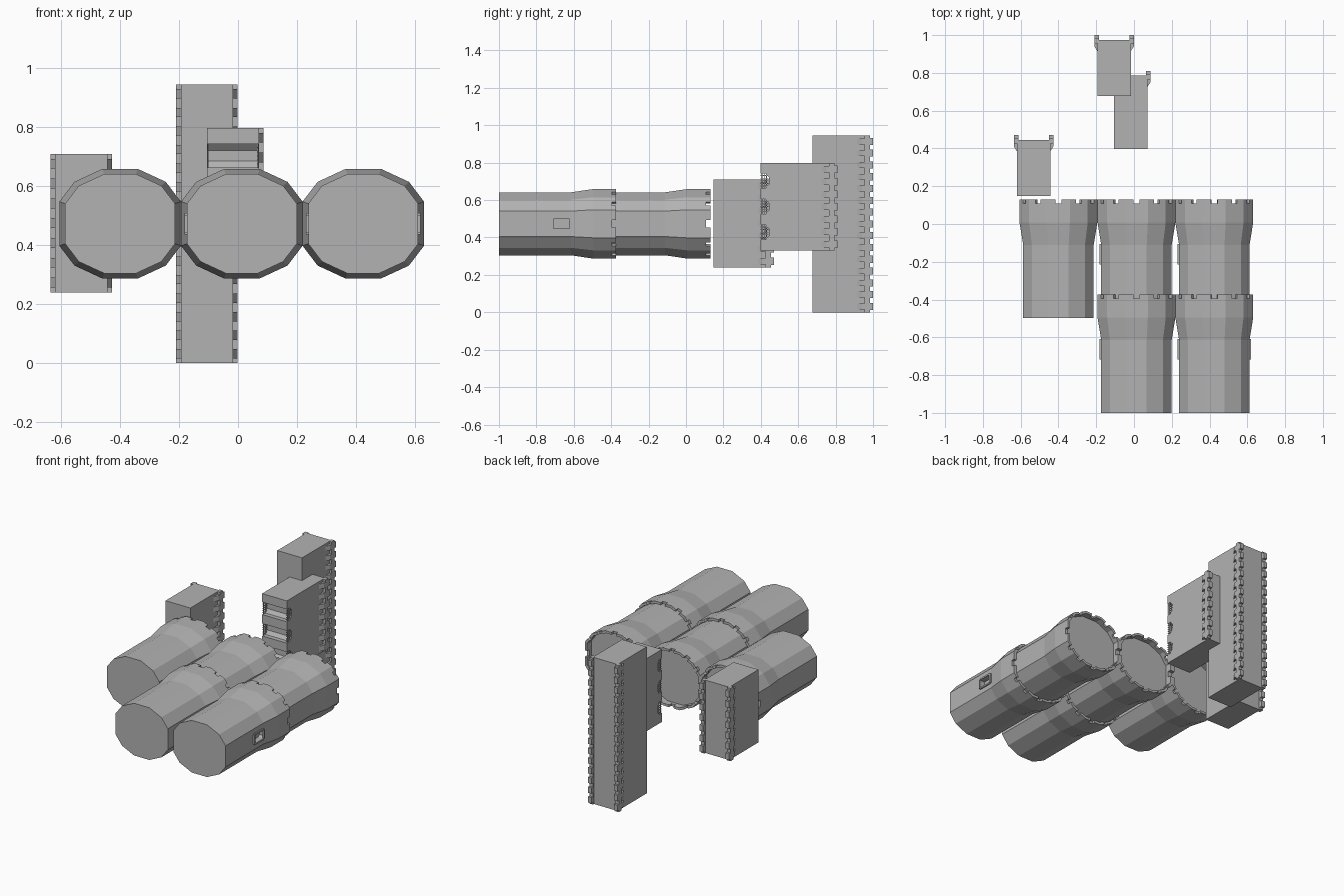
import bpy, bmesh

cube = bpy.data.objects.get("Cube")
if cube:
    bpy.data.objects.remove(cube, do_unlink=True)

stone = bpy.data.materials.new("grey_stone")
stone.use_nodes = True
GREY = (0.45, 0.45, 0.45, 1)
stone.diffuse_color = GREY
stone.node_tree.nodes["Principled BSDF"].inputs["Base Color"].default_value = GREY


def finish(bm, name, loc=(0, 0, 0)):
    bmesh.ops.recalc_face_normals(bm, faces=bm.faces)
    mesh = bpy.data.meshes.new(name)
    bm.to_mesh(mesh)
    bm.free()
    mesh.materials.append(stone)
    ob = bpy.data.objects.new(name, mesh)
    ob.location = loc
    bpy.context.collection.objects.link(ob)
    return ob


def prism(bm, pts, lo, hi, axis):
    """Extrude a 2D outline: (x, y) along z, or (y, z) along x."""
    place = (lambda p, d: (p[0], p[1], d)) if axis == "z" else (lambda p, d: (d, p[0], p[1]))
    a, b = ([bm.verts.new(place(p, d)) for p in pts] for d in (lo, hi))
    bm.faces.new(a)
    bm.faces.new(b[::-1])
    for i in range(len(pts)):
        j = (i + 1) % len(pts)
        bm.faces.new((a[i], a[j], b[j], b[i]))


def box(bm, x, y, z):
    prism(bm, [(x[0], y[0]), (x[1], y[0]), (x[1], y[1]), (x[0], y[1])], z[0], z[1], "z")


# Towers: twelve-sided, lying along y
quarter = [(0.206, 0.075), (0.155, 0.142), (0.06, 0.186)]
outline = (quarter + [(-x, z) for x, z in quarter[::-1]]
           + [(-x, -z) for x, z in quarter] + [(x, -z) for x, z in quarter[::-1]])
BODY, INNER = 0.905, 0.92
RIM, TOP = 0.605, 0.627


def ring(bm, y, s):
    return [bm.verts.new((x * s, y, z * s)) for x, z in outline]


def window_outline(h):
    # slot with a chamfered head
    return [(0.29, -h), (0.375, -h), (0.39, -h * 0.6), (0.39, h * 0.6), (0.375, h), (0.29, h)]


def tower(name, loc, window_sides):
    bm = bmesh.new()
    rings = [ring(bm, y, s) for y, s in ((0, BODY), (0.385, BODY), (0.505, 1),
                                         (RIM, 1), (RIM, INNER), (0.585, INNER))]
    for a, b in zip(rings, rings[1:]):
        for i in range(12):
            j = (i + 1) % 12
            bm.faces.new((a[i], a[j], b[j], b[i]))
    bm.faces.new(rings[0])
    bm.faces.new(rings[-1])
    ob = finish(bm, name, loc)

    # merlons wrap each corner, leaving a gap mid-edge
    bm = bmesh.new()
    for i in range(12):
        p, q = outline[i], outline[(i + 1) % 12]
        for t0, t1 in ((0, 0.36), (0.64, 1)):
            ends = [(p[0] + (q[0] - p[0]) * t, p[1] + (q[1] - p[1]) * t) for t in (t0, t1)]
            foot = ends + [(x * INNER, z * INNER) for x, z in ends[::-1]]
            lo, hi = ([bm.verts.new((x, y, z)) for x, z in foot] for y in (RIM, TOP))
            bm.faces.new(lo)
            bm.faces.new(hi)
            for k in range(4):
                m = (k + 1) % 4
                bm.faces.new((lo[k], lo[m], hi[m], hi[k]))
    finish(bm, name + "_merlons", loc)

    for side in window_sides:
        face = side * outline[0][0] * BODY
        # recess cut into the wall
        bm = bmesh.new()
        prism(bm, window_outline(0.026), face - side * 0.03, face + side * 0.03, "x")
        cutter = finish(bm, name + "_window_cutter", loc)
        cutter.hide_render = True
        cutter.hide_set(True)
        cut = ob.modifiers.new("window", "BOOLEAN")
        cut.operation = "DIFFERENCE"
        cut.solver = "EXACT"
        cut.object = cutter
        # raised frame
        bm = bmesh.new()
        for z in ((-0.036, -0.026), (0.026, 0.036)):
            box(bm, sorted((face, face + side * 0.008)), (0.29, 0.38), z)
        for y in ((0.282, 0.292), (0.378, 0.39)):
            box(bm, sorted((face, face + side * 0.008)), y, (-0.03, 0.03))
        finish(bm, name + "_window_frame", loc)


Z = 0.473
tower("left_front_tower", (0.425, -1, Z), (-1, 1))
tower("left_rear_tower", (0.425, -0.497, Z), (-1,))
tower("middle_front_tower", (0.013, -1, Z), (-1,))
tower("middle_rear_tower", (0.013, -0.497, Z), (-1,))
tower("right_tower", (-0.4, -0.497, Z), ())


# Battlement along one wall edge: ledge, parapet, brackets and merlons
def battlement(name, edge, side, top, z0, z1, count):
    bm = bmesh.new()
    out = edge + side * 0.016
    inn = edge - side * 0.008
    prism(bm, [(inn, top - 0.02), (out, top - 0.02), (out, top + 0.01), (inn, top + 0.01)], z0, z1, "z")
    pitch = (z1 - z0) / count
    for i in range(count):
        z = z0 + i * pitch
        prism(bm, [(inn, top - 0.06), (edge, top - 0.06), (out, top - 0.035),
                   (out, top - 0.02), (inn, top - 0.02)], z + pitch * 0.25, z + pitch * 0.75, "z")
        box(bm, sorted((inn, out)), (top + 0.01, top + 0.025), (z + pitch * 0.2, z + pitch * 0.8))
    finish(bm, name + "_battlement")


def wall(name, x, y, z, count):
    bm = bmesh.new()
    box(bm, x, y, z)
    finish(bm, name)
    for side, edge in ((-1, x[0]), (1, x[1])):
        battlement(name + ("_left" if side > 0 else "_right"), edge, side, y[1], *z, count)


wall("long_wall", (-0.194, -0.017), (0.677, 0.975), (0, 0.945), 15)
wall("short_wall", (-0.62, -0.443), (0.147, 0.445), (0.24, 0.71), 7)

# Gate wall: three arched passages along its foot
X0, X1, FOOT, HEAD = -0.106, 0.071, 0.397, 0.785
gates = (0.428, 0.565, 0.703)
profile = [(HEAD, 0.33), (FOOT, 0.33)]
for g in gates:
    profile += [(FOOT, g - 0.04), (FOOT + 0.028, g - 0.04), (FOOT + 0.047, g - 0.018),
                (FOOT + 0.047, g + 0.018), (FOOT + 0.028, g + 0.04), (FOOT, g + 0.04)]
profile += [(FOOT, 0.798), (HEAD, 0.798)]
bm = bmesh.new()
prism(bm, profile, X0, X1, "x")
finish(bm, "gate_wall")
battlement("gate_wall", X1, 1, HEAD, 0.33, 0.798, 7)

# Barred gates at both ends of each passage
bm = bmesh.new()
for g in gates:
    for x in (X0 + 0.004, X1 - 0.004):
        span = (x - 0.002, x + 0.002)
        for k in range(-2, 3):
            z = g + k * 0.014
            box(bm, span, (FOOT, FOOT + 0.045), (z - 0.002, z + 0.002))
        for k in range(3):
            y = FOOT + 0.008 + k * 0.012
            box(bm, span, (y, y + 0.004), (g - 0.04, g + 0.04))
finish(bm, "gate_bars")
